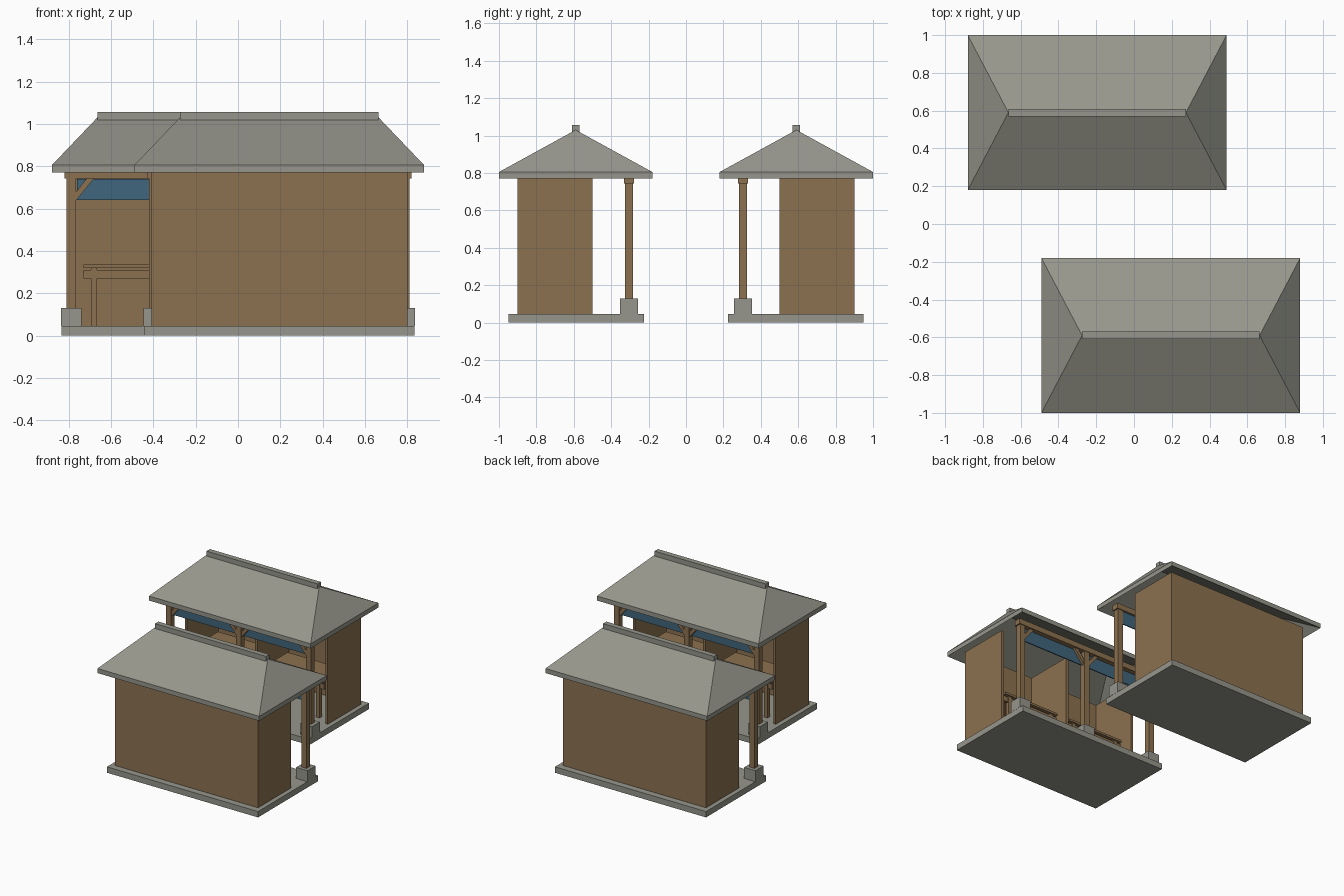
import bpy, bmesh

if "Cube" in bpy.data.objects:
    bpy.data.objects.remove(bpy.data.objects["Cube"])

def material(name, rgb):
    m = bpy.data.materials.new(name)
    m.diffuse_color = (*rgb, 1)
    m.use_nodes = True
    m.node_tree.nodes["Principled BSDF"].inputs["Base Color"].default_value = m.diffuse_color
    return m

WOOD = material("brown wood", (0.262, 0.165, 0.080))
GREY = material("grey stone and tile", (0.305, 0.305, 0.262))
BLUE = material("blue cloth", (0.051, 0.133, 0.205))

CX = -0.195  # centre of the back stall; the front stall is its half turn

def make(name, verts, faces, mat, s):
    """Mesh in stall coordinates; s = 1 back stall, s = -1 turned half round."""
    bm = bmesh.new()
    vs = [bm.verts.new((s * (x + CX), s * y, z)) for x, y, z in verts]
    for f in faces:
        bm.faces.new([vs[i] for i in f])
    bmesh.ops.recalc_face_normals(bm, faces=bm.faces)
    me = bpy.data.meshes.new(name)
    bm.to_mesh(me)
    bm.free()
    me.materials.append(mat)
    ob = bpy.data.objects.new(name, me)
    bpy.context.collection.objects.link(ob)

def box(name, x, y, z, mat, s):
    v = [(a, b, c) for c in z for b in y for a in x]
    f = [(0, 1, 3, 2), (4, 5, 7, 6), (0, 1, 5, 4),
         (2, 3, 7, 6), (0, 2, 6, 4), (1, 3, 7, 5)]
    make(name, v, f, mat, s)

def prism(name, profile, y, mat, s):
    """Extrude an x-z profile along y."""
    n = len(profile)
    v = [(px, yy, pz) for yy in y for px, pz in profile]
    f = [tuple(range(n)), tuple(range(n, 2 * n))]
    f += [(i, (i + 1) % n, (i + 1) % n + n, i + n) for i in range(n)]
    make(name, v, f, mat, s)

def hip_roof(s):
    """Hip roof slab with a parallel underside."""
    v = []
    for dz in (0, -0.035):
        v += [(-0.685, 0.18, 0.805 + dz), (0.685, 0.18, 0.805 + dz),
              (0.685, 1.0, 0.805 + dz), (-0.685, 1.0, 0.805 + dz),
              (-0.47, 0.59, 1.03 + dz), (0.47, 0.59, 1.03 + dz)]
    top = [(0, 1, 5, 4), (1, 2, 5), (2, 3, 4, 5), (3, 0, 4)]
    f = top + [tuple(i + 6 for i in t) for t in top]
    f += [(i, (i + 1) % 4, (i + 1) % 4 + 6, i + 6) for i in range(4)]
    make("hip_roof", v, f, GREY, s)

for s in (1, -1):
    box("floor_slab", (-0.64, 0.64), (0.225, 0.95), (0, 0.045), GREY, s)
    # walls and middle partition
    box("back_wall", (-0.605, 0.605), (0.88, 0.90), (0.045, 0.79), WOOD, s)
    for x in (-0.595, 0, 0.595):
        box("side_wall" if x else "partition", (x - 0.01, x + 0.01),
            (0.50, 0.885), (0.045, 0.79), WOOD, s)
    # posts on stone blocks, with the beam above
    for x in (-0.593, 0, 0.593):
        box("post_base", (x - 0.048, x + 0.048), (0.257, 0.353), (0.045, 0.13), GREY, s)
        box("post", (x - 0.022, x + 0.022), (0.283, 0.327), (0.13, 0.75), WOOD, s)
    box("front_beam", (-0.625, 0.625), (0.278, 0.332), (0.743, 0.785), WOOD, s)
    # braces from posts up to the beam
    for px, d in ((-0.593, 1), (0, -1), (0, 1), (0.593, -1)):
        x = px + d * 0.02
        prism("brace", [(x, 0.635), (x, 0.675), (x + d * 0.055, 0.745),
                        (x + d * 0.09, 0.745)], (0.29, 0.31), WOOD, s)
    for d in (-1, 1):
        # cloth valance in each bay
        x0, x1 = sorted((d * 0.565, d * 0.025))
        box("valance", (x0, x1), (0.312, 0.32), (0.64, 0.74), BLUE, s)
        # counter in each bay
        c = d * 0.295
        box("counter_top", (c - 0.24, c + 0.24), (0.54, 0.80), (0.318, 0.335), WOOD, s)
        for y in (0.555, 0.765):
            box("counter_rail", (c - 0.24, c + 0.24), (y, y + 0.02), (0.27, 0.31), WOOD, s)
            for lx in (c - 0.19, c + 0.19):
                box("counter_leg", (lx - 0.014, lx + 0.014), (y - 0.004, y + 0.024),
                    (0.045, 0.32), WOOD, s)
    hip_roof(s)
    box("ridge_cap", (-0.47, 0.47), (0.57, 0.61), (1.01, 1.057), GREY, s)
